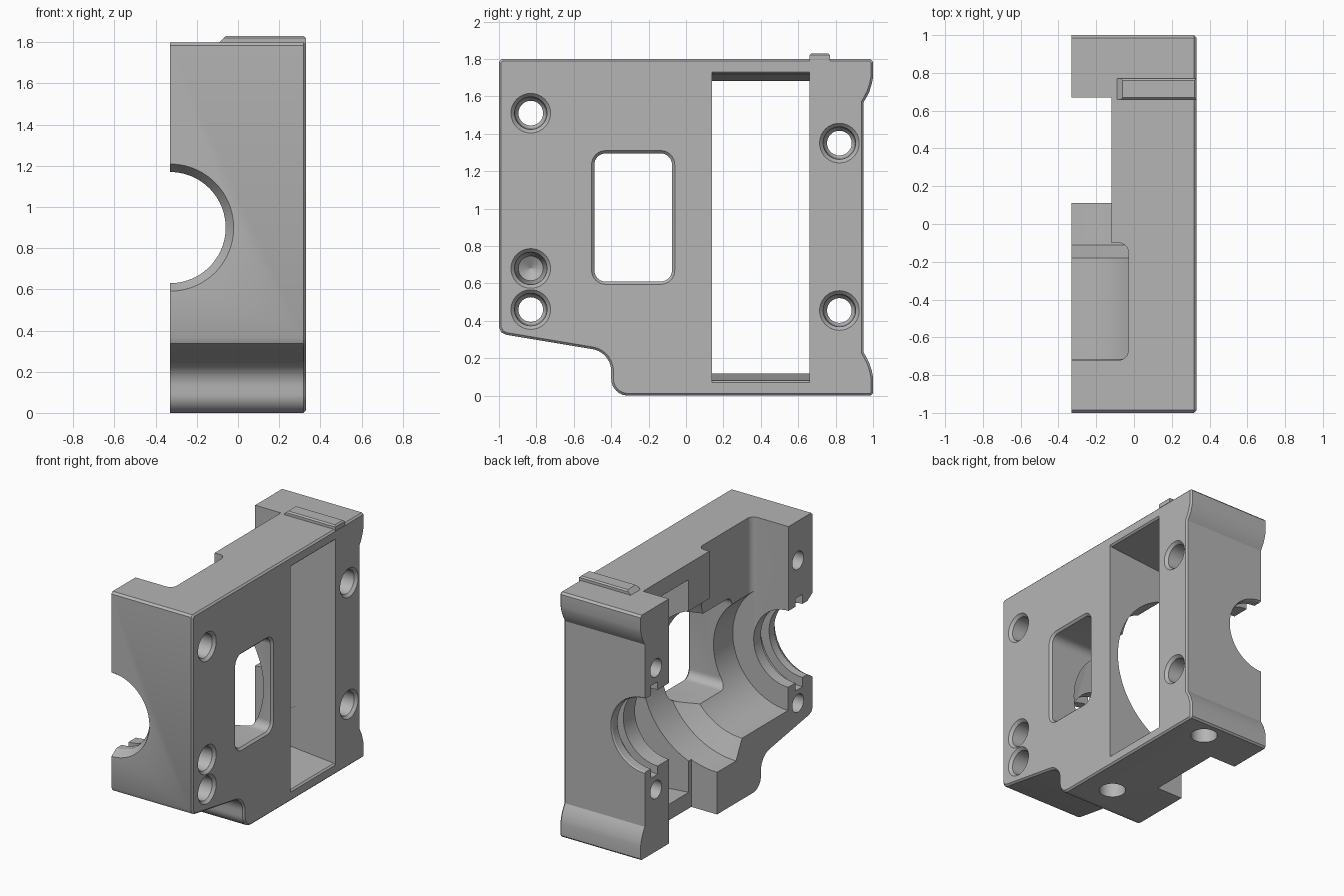
import bpy, bmesh, math
from mathutils import Vector

cube = bpy.data.objects.get("Cube")
if cube:
    bpy.data.objects.remove(cube, do_unlink=True)

grey = bpy.data.materials.new("mid_grey")
grey.use_nodes = True
colour = (0.46, 0.46, 0.46, 1)
grey.diffuse_color = colour
grey.node_tree.nodes["Principled BSDF"].inputs["Base Color"].default_value = colour


def finish(name, bm):
    bmesh.ops.recalc_face_normals(bm, faces=bm.faces)
    mesh = bpy.data.meshes.new(name)
    bm.to_mesh(mesh)
    bm.free()
    mesh.materials.append(grey)
    obj = bpy.data.objects.new(name, mesh)
    bpy.context.collection.objects.link(obj)
    return obj


def loft(name, rings):
    """Closed skin through a list of equal-length rings."""
    bm = bmesh.new()
    loops = [[bm.verts.new(p) for p in ring] for ring in rings]
    n = len(rings[0])
    for a, b in zip(loops, loops[1:]):
        for i in range(n):
            j = (i + 1) % n
            bm.faces.new((a[i], a[j], b[j], b[i]))
    bm.faces.new(loops[0])
    bm.faces.new(loops[-1][::-1])
    return finish(name, bm)


def box(name, lo, hi):
    (x0, y0, z0), (x1, y1, z1) = lo, hi
    return loft(name, [[(x, y0, z0), (x, y1, z0), (x, y1, z1), (x, y0, z1)]
                       for x in (x0, x1)])


def lathe(name, centre, axis, profile, n=64):
    """Solid of revolution; profile is (position along axis, radius)."""
    axis = Vector(axis)
    u = axis.orthogonal().normalized()
    v = axis.cross(u)
    turns = [2 * math.pi * i / n for i in range(n)]
    return loft(name, [[Vector(centre) + axis * t + (u * math.cos(a) + v * math.sin(a)) * r
                        for a in turns] for t, r in profile])


def round_rect(a0, b0, a1, b1, r, n=8):
    corners = ((a1 - r, b1 - r), (a0 + r, b1 - r), (a0 + r, b0 + r), (a1 - r, b0 + r))
    return [(ca + r * math.cos(t), cb + r * math.sin(t))
            for k, (ca, cb) in enumerate(corners)
            for t in [(k + i / n) * math.pi / 2 for i in range(n + 1)]]


def arc(cy, cz, r, start, end, n=10):
    angles = [math.radians(start + (end - start) * i / n) for i in range(n + 1)]
    return [(cy + r * math.cos(a), cz + r * math.sin(a)) for a in angles]


# Housing outline, seen from the side
flare = [(1, 1.7), (0.993, 1.665), (0.98, 1.625), (0.965, 1.595), (0.95, 1.57)]
outline = [(-1, 1.785), (-0.985, 1.8), (0.985, 1.8), (1, 1.785)]
outline += flare + [(y, 1.8 - z) for y, z in reversed(flare)]
outline += [(1, 0.012), (0.988, 0)]
outline += arc(-0.31, 0.09, 0.09, 270, 180)
outline += arc(-0.52, 0.13, 0.12, 0, 80)
outline += [(-0.96, 0.325), (-0.988, 0.338), (-1, 0.365)]
housing = loft("housing", [[(x, y, z) for y, z in outline] for x in (-0.33, 0.33)])

# Small chamfer around the outer side face
bm = bmesh.new()
bm.from_mesh(housing.data)
rim = [e for e in bm.edges if all(v.co.x > 0.32 for v in e.verts)]
bmesh.ops.bevel(bm, geom=rim, offset=0.012, segments=1, affect='EDGES')
bm.to_mesh(housing.data)
bm.free()

cutters = []

# Shaft bore, bearing grooves and round inner chamber
bore = [(-1.02, 0.322), (-0.94, 0.27), (-0.88, 0.27), (-0.88, 0.34), (-0.8, 0.34),
        (-0.8, 0.28), (-0.715, 0.28), (-0.715, 0.45), (-0.18, 0.45), (-0.11, 0.59),
        (0.665, 0.59), (0.665, 0.28), (0.8, 0.28), (0.8, 0.34), (0.88, 0.34),
        (0.88, 0.27), (0.94, 0.27), (1.02, 0.322)]
cutters.append(lathe("bore_cutter", (-0.33, 0, 0.9), (0, 1, 0), bore, 96))

# Open pocket and notches along the open side
pocket = round_rect(-0.7, -0.72, -0.03, -0.1, 0.05)
cutters.append(loft("pocket_cutter", [[(x, y, z) for x, y in pocket] for z in (0.9, 2)]))
cutters.append(box("upper_notch_cutter", (-0.6, -0.13, 0.9), (-0.12, 0.3, 2)))
cutters.append(box("full_notch_cutter", (-0.6, 0.11, -0.2), (-0.12, 0.67, 2.1)))

# Tall side slot, tapering inwards
cutters.append(loft("slot_cutter", [
    [(x, 0.14, 0.9 - h), (x, 0.66, 0.9 - h), (x, 0.66, 0.9 + h), (x, 0.14, 0.9 + h)]
    for x, h in ((-0.2, 0.775), (0.318, 0.82), (0.35, 0.85))]))

# Rounded side window with a chamfered rim
window = []
for x, grow in ((-0.3, 0), (0.315, 0), (0.345, 0.03)):
    ring = round_rect(-0.49 - grow, 0.61 - grow, -0.075 + grow, 1.295 + grow, 0.06 + grow)
    window.append([(x, y, z) for y, z in ring])
cutters.append(loft("window_cutter", window))

# Countersunk screw holes across the housing, one of them blind
head = [(0.35, 0.125), (0.31, 0.087), (0.2, 0.08), (0.18, 0.066)]
for y, z in ((-0.83, 1.51), (-0.83, 0.46), (0.82, 1.35), (0.82, 0.455)):
    cutters.append(lathe("screw_hole_cutter", (0, y, z), (1, 0, 0), head + [(-0.4, 0.066)], 40))
cutters.append(lathe("blind_hole_cutter", (0, -0.83, 0.68), (1, 0, 0),
                     head[:2] + [(0.1, 0.066), (0.06, 0.001)], 40))

# Blind holes in the base
for y in (0.86, -0.11):
    cutters.append(lathe("base_hole_cutter", (0.1, y, 0), (0, 0, 1),
                         [(-0.05, 0.09), (0.22, 0.09), (0.27, 0.001)], 40))

bpy.context.view_layer.objects.active = housing
for cutter in cutters:
    cut = housing.modifiers.new("cut", 'BOOLEAN')
    cut.operation = 'DIFFERENCE'
    cut.solver = 'EXACT'
    cut.object = cutter
    bpy.ops.object.modifier_apply(modifier=cut.name)
    bpy.data.objects.remove(cutter, do_unlink=True)

# Raised locating rib on the top
rib = loft("locating_rib", [
    [(x, 0.66 + i, z), (x, 0.77 - i, z), (0.33 - i, 0.77 - i, z), (0.33 - i, 0.66 + i, z)]
    for x, z, i in ((-0.09, 1.79, 0), (-0.09, 1.8, 0), (-0.07, 1.82, 0), (-0.06, 1.83, 0.01))])

bpy.ops.object.select_all(action='DESELECT')
housing.select_set(True)
bpy.ops.object.shade_smooth_by_angle(angle=math.radians(25))
